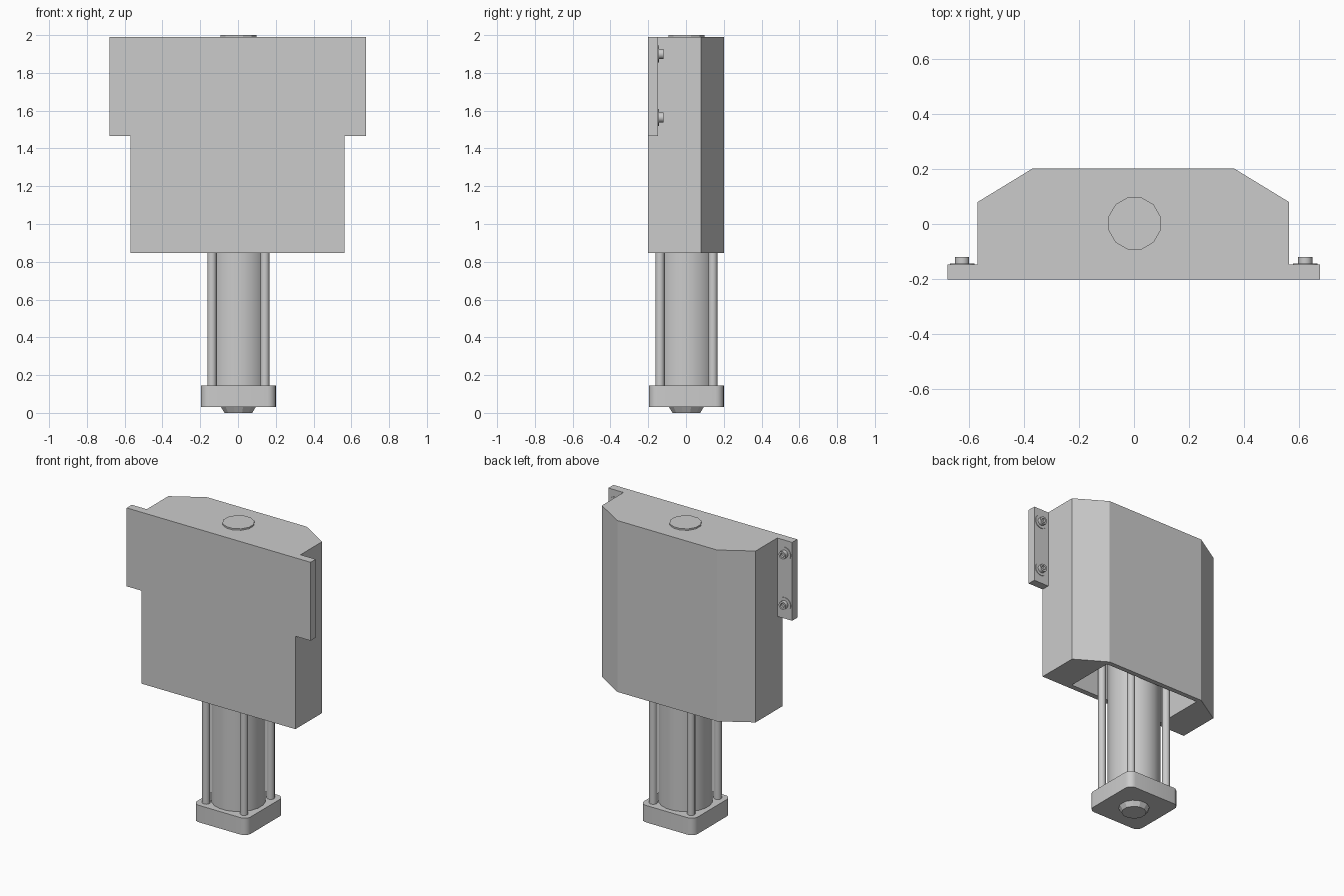
import bpy, bmesh, math
from mathutils import Matrix

if "Cube" in bpy.data.objects:
    bpy.data.objects.remove(bpy.data.objects["Cube"])


def finish(name, bm, smooth=False):
    bmesh.ops.recalc_face_normals(bm, faces=bm.faces)
    mesh = bpy.data.meshes.new(name)
    bm.to_mesh(mesh)
    bm.free()
    ob = bpy.data.objects.new(name, mesh)
    bpy.context.collection.objects.link(ob)
    bpy.ops.object.select_all(action='DESELECT')
    bpy.context.view_layer.objects.active = ob
    ob.select_set(True)
    if smooth:
        bpy.ops.object.shade_smooth_by_angle(angle=math.radians(40))
    return ob


def prism(name, outline, z0, z1, smooth=False):
    bm = bmesh.new()
    base = bm.faces.new([bm.verts.new((x, y, z0)) for x, y in outline])
    top = bmesh.ops.extrude_face_region(bm, geom=[base])["geom"]
    bmesh.ops.translate(bm, vec=(0, 0, z1 - z0),
                        verts=[v for v in top if isinstance(v, bmesh.types.BMVert)])
    return finish(name, bm, smooth)


def rect(x0, x1, y0, y1):
    return [(x0, y0), (x1, y0), (x1, y1), (x0, y1)]


def ngon(r, n, x=0, y=0):
    return [(x + r * math.cos(2 * math.pi * (i + .5) / n),
             y + r * math.sin(2 * math.pi * (i + .5) / n)) for i in range(n)]


def boolean(ob, tool, op):
    mod = ob.modifiers.new("bool", 'BOOLEAN')
    mod.operation, mod.object, mod.solver = op, tool, 'EXACT'
    bpy.context.view_layer.objects.active = ob
    bpy.ops.object.modifier_apply(modifier=mod.name)
    bpy.data.objects.remove(tool)


# housing with side flanges, hollow from below
housing = prism("housing", [(-.57, -.202), (.565, -.202), (.565, .08), (.365, .202),
                            (-.37, .202), (-.57, .08)], .847, 1.99)
flange = prism("flange_plate", rect(-.68, .677, -.202, -.148), 1.467, 1.99)
boolean(housing, flange, 'UNION')
cavity = prism("cavity_cutter", rect(-.36, .36, -.166, .17), .7, 1.9)
boolean(housing, cavity, 'DIFFERENCE')

# cylinder barrel and the cap showing through the top
C = .002
prism("barrel", ngon(.165, 20, C, C), .14, 1.92, True)
prism("top_cap", ngon(.098, 12, C, C), 1.9, 2.0)

# tie rods
for i, (sx, sy) in enumerate([(-1, -1), (1, -1), (1, 1), (-1, 1)]):
    prism(f"tie_rod_{i + 1}", ngon(.025, 12, C + sx * .14, C + sy * .14), .14, 1.92, True)

# end plate with rounded corners
R, H = .045, .198
corners = []
for k in range(4):
    a0 = k * math.pi / 2
    cx = C + (H - R) * (1 if k in (0, 3) else -1)
    cy = C + (H - R) * (1 if k in (0, 1) else -1)
    corners += [(cx + R * math.cos(a0 + j * math.pi / 10),
                 cy + R * math.sin(a0 + j * math.pi / 10)) for j in range(6)]
prism("end_plate", corners, .032, .145, True)

# tapered plug under the end plate
bm = bmesh.new()
bmesh.ops.create_cone(bm, cap_ends=True, segments=12, radius1=.076, radius2=.097,
                      depth=.034, matrix=Matrix.Translation((C, C, .017)) @ Matrix.Rotation(math.pi / 12, 4, 'Z'))
finish("bottom_plug", bm)


# washers and socket head bolts on the back of the flanges
def bolt_part(name, x, z, y0, y1, r, socket):
    bm = bmesh.new()
    mat = Matrix.Translation((x, (y0 + y1) / 2, z)) @ Matrix.Rotation(-math.pi / 2, 4, 'X')
    bmesh.ops.create_cone(bm, cap_ends=True, segments=18, radius1=r, radius2=r,
                          depth=y1 - y0, matrix=mat)
    if socket:
        cap = max(bm.faces, key=lambda f: f.calc_center_median().y)
        bmesh.ops.inset_region(bm, faces=[cap], thickness=r * .45)
        hole = bmesh.ops.extrude_face_region(bm, geom=[cap])["geom"]
        bmesh.ops.delete(bm, geom=[cap], context='FACES_ONLY')
        bmesh.ops.translate(bm, vec=(0, -.015, 0),
                            verts=[v for v in hole if isinstance(v, bmesh.types.BMVert)])
    finish(name, bm, True)


for side, x in (("left", -.626), ("right", .624)):
    for level, z in (("upper", 1.90), ("lower", 1.564)):
        bolt_part(f"washer_{side}_{level}", x, z, -.155, -.144, .045, False)
        bolt_part(f"bolt_{side}_{level}", x, z, -.15, -.12, .026, True)
